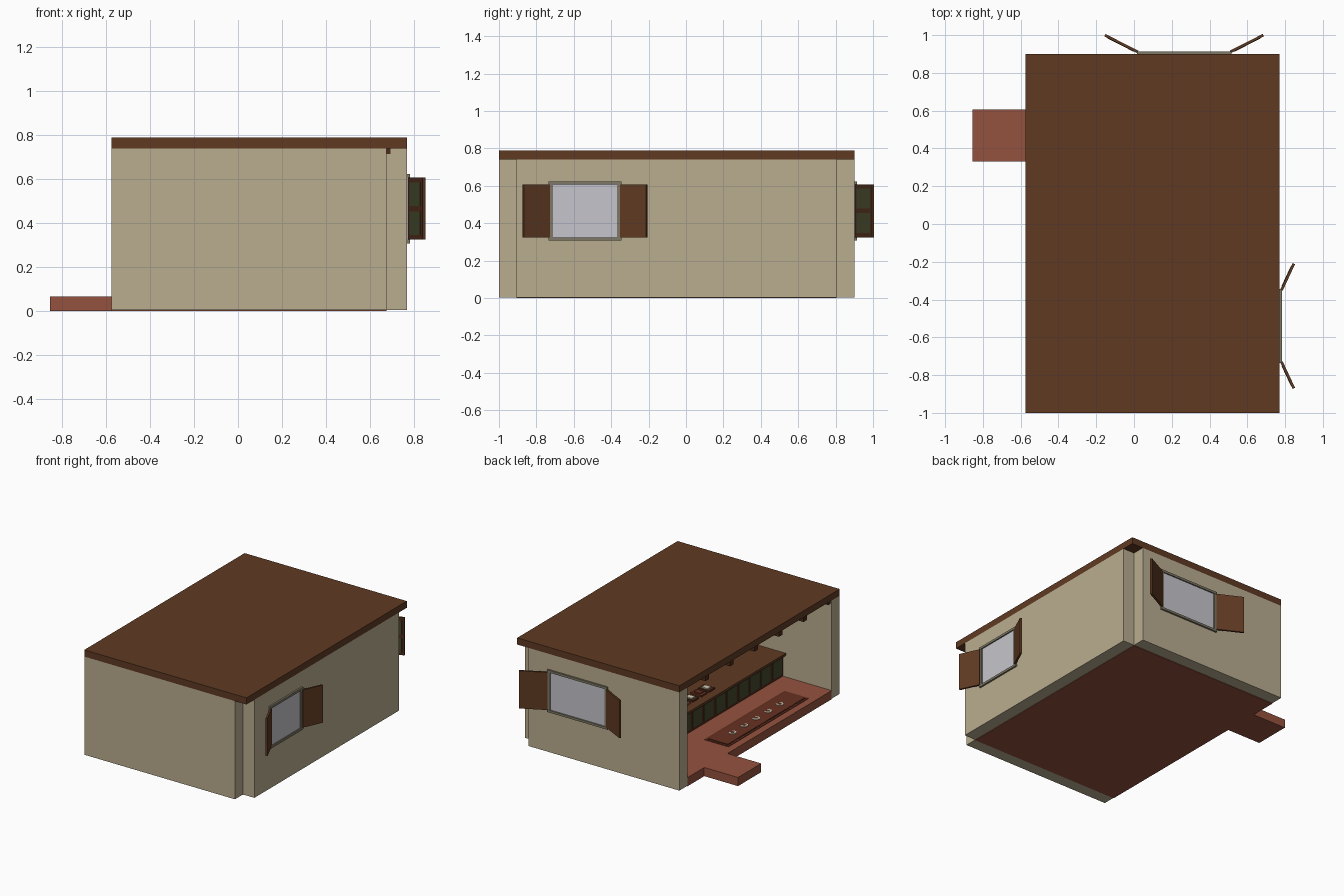
import bpy, bmesh, math
from mathutils import Matrix, Vector

cube = bpy.data.objects.get("Cube")
if cube:
    bpy.data.objects.remove(cube)


def material(name, rgb):
    """Flat colour from 0-255 display values."""
    lin = [((c / 255 + 0.055) / 1.055) ** 2.4 for c in rgb] + [1]
    m = bpy.data.materials.new(name)
    m.use_nodes = True
    m.diffuse_color = lin
    m.node_tree.nodes["Principled BSDF"].inputs["Base Color"].default_value = lin
    return m


plaster = material("plaster", (186, 174, 144))
wood = material("brown wood", (95, 58, 34))
dark_wood = material("dark wood", (76, 42, 25))
terracotta = material("terracotta", (148, 82, 62))
green = material("dark green", (68, 71, 44))
glass = material("pale glass", (197, 197, 204))
stone = material("grey stone", (128, 121, 103))
rug_red = material("rug red", (104, 50, 34))
cream = material("cream", (214, 205, 180))


def box(name, lo, hi, mat, matrix=Matrix()):
    """Axis-aligned box between two corners, then moved by a matrix."""
    lo, hi = Vector(lo), Vector(hi)
    bm = bmesh.new()
    bmesh.ops.create_cube(bm, size=1)
    for v in bm.verts:
        v.co = (lo + hi) / 2 + v.co * Vector([abs(d) for d in hi - lo])
    bm.transform(matrix)
    return finish(name, bm, mat)


def finish(name, bm, mat):
    bmesh.ops.recalc_face_normals(bm, faces=bm.faces)
    me = bpy.data.meshes.new(name)
    bm.to_mesh(me)
    bm.free()
    me.materials.append(mat)
    ob = bpy.data.objects.new(name, me)
    bpy.context.collection.objects.link(ob)
    return ob


# Shell: three walls with open corner notches, one open side
W, E, S, N = -0.575, 0.77, -1.0, 0.9
T = 0.095
TOP, FLOOR = 0.74, 0.065
box("front_wall", (W, S, 0.004), (E - T, S + T, TOP), plaster)
box("back_wall", (W, N - T, 0.004), (E - T, N, TOP), plaster)
box("side_wall", (E - T, S + T, 0.004), (E, N - T, TOP), plaster)
box("roof", (W, S, TOP), (E, N, 0.79), wood)
box("floor", (W, S + T, 0), (E - T, N - T, FLOOR), terracotta)
box("door_step", (-0.855, 0.33, 0), (W, 0.605, FLOOR), terracotta)


# Windows: pane, frame and two open shutters with panels facing the wall
def window(name, matrix, half, length, angle):
    z0, z1 = 0.325, 0.607
    box(name + "_pane", (-half, -T - 0.004, z0), (half, 0.004, z1), glass, matrix)
    for part, z in (("sill", 0.308), ("header", 0.607)):
        box(f"{name}_{part}", (-half - 0.005, -T - 0.008, z),
            (half + 0.005, 0.013, z + 0.017), stone, matrix)
    for s, side in ((-1, "a"), (1, "b")):
        box(f"{name}_jamb_{side}", (s * half, -T - 0.008, z0),
            (s * (half - 0.018), 0.01, z1), stone, matrix)
        hinge = matrix @ Matrix.Translation((s * half, 0.012, 0)) \
            @ Matrix.Rotation(s * angle, 4, "Z")
        box(f"{name}_shutter_{side}", (0, -0.006, z0), (s * length, 0.006, z1), wood, hinge)
        box(f"{name}_shutter_back_{side}", (0, -0.008, z0), (s * length, -0.006, z1),
            dark_wood, hinge)
        for i, z in enumerate((0.347, 0.478)):
            box(f"{name}_panel_{side}{i}", (s * 0.02, -0.010, z),
                (s * (length - 0.02), -0.008, z + 0.107), green, hinge)


window("back_window", Matrix.Translation((0.265, N, 0)), 0.245, 0.195, math.radians(27))
window("side_window", Matrix.Translation((E, -0.54, 0)) @ Matrix.Rotation(-math.pi / 2, 4, "Z"),
       0.19, 0.154, math.radians(25))

# Ceiling beams
for i, y in enumerate((0.54, 0.25, -0.04, -0.33, -0.62)):
    box(f"ceiling_beam_{i}", (W + 0.02, y - 0.02, 0.69), (E - T, y + 0.02, TOP), dark_wood)
box("end_beam", (W + 0.01, S + T - 0.002, 0.715), (E - T + 0.02, S + T + 0.03, TOP), dark_wood)

# Counter with wooden top and repeated green panels
cx0, cx1, cy0, cy1, cz = -0.17, 0.02, S + T, 0.45, 0.225
box("counter_body", (cx0, cy0, FLOOR), (cx1, cy1, cz), dark_wood)
box("counter_top", (cx0 - 0.025, cy0, cz), (cx1 + 0.02, cy1 + 0.02, cz + 0.018), wood)
count = 10
pitch = (cy1 - cy0) / count
for i in range(count):
    y = cy0 + i * pitch
    for x, face in ((cx0, "front"), (cx1, "rear")):
        box(f"counter_panel_{face}_{i}", (x - 0.004, y + 0.014, FLOOR + 0.02),
            (x + 0.004, y + pitch - 0.014, cz - 0.018), green)

# Things lying on the counter
for i, (y, mat) in enumerate(((0.28, cream), (0.17, terracotta), (0.07, cream),
                              (-0.03, rug_red), (-0.12, cream))):
    box(f"counter_tray_{i}", (-0.13, y - 0.035, cz + 0.018),
        (-0.04, y + 0.035, cz + 0.03), dark_wood if mat is cream else mat)
    box(f"counter_dish_{i}", (-0.11, y - 0.02, cz + 0.03),
        (-0.06, y + 0.02, cz + 0.038), mat)

# Rug: border, field and a row of open ring motifs
for name, inset, z, mat in (("rug_border", 0, 0.004, rug_red),
                            ("rug_line", 0.014, 0.006, dark_wood),
                            ("rug_field", 0.02, 0.008, rug_red)):
    box(name, (-0.52 + inset, -0.71 + inset, FLOOR),
        (-0.32 - inset, 0.24 - inset, FLOOR + z), mat)


def open_ring(name, x, y, z, r_out, r_in, steps=8):
    bm = bmesh.new()
    pairs = []
    for i in range(steps + 1):
        a = math.radians(40 + 280 * i / steps)
        pairs.append([bm.verts.new((x + r * math.cos(a), y + r * math.sin(a), z))
                      for r in (r_out, r_in)])
    for (a, b), (c, d) in zip(pairs, pairs[1:]):
        bm.faces.new((a, c, d, b))
    ext = bmesh.ops.extrude_face_region(bm, geom=bm.faces[:])
    bmesh.ops.translate(bm, vec=(0, 0, 0.004),
                        verts=[g for g in ext["geom"] if isinstance(g, bmesh.types.BMVert)])
    return finish(name, bm, cream)


for i in range(5):
    open_ring(f"rug_motif_{i}", -0.42, 0.05 - 0.14 * i, FLOOR + 0.008, 0.028, 0.015)
